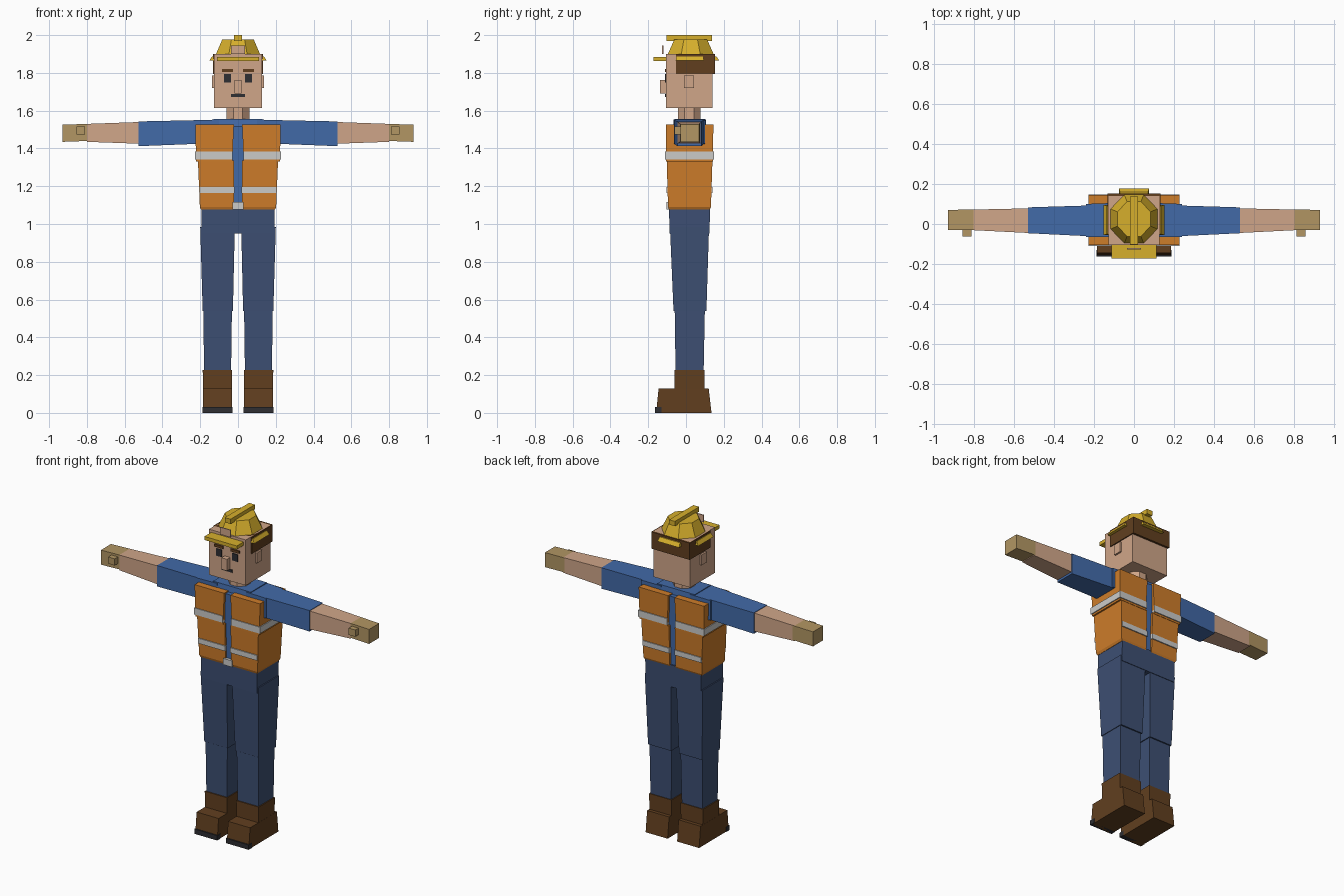
import bpy, bmesh, math
from mathutils import Matrix

cube = bpy.data.objects.get("Cube")
if cube:
    bpy.data.objects.remove(cube, do_unlink=True)


def linear(c):
    c /= 255
    return c / 12.92 if c <= 0.04045 else ((c + 0.055) / 1.055) ** 2.4


def material(name, *rgb):
    m = bpy.data.materials.new(name)
    col = [linear(c) for c in rgb] + [1]
    m.use_nodes = True
    m.diffuse_color = col
    m.node_tree.nodes["Principled BSDF"].inputs["Base Color"].default_value = col
    return m


YELLOW = material("helmet yellow", 214, 175, 44)
SKIN = material("skin", 208, 166, 137)
BROWN = material("leather and hair brown", 97, 63, 31)
DARK = material("charcoal", 46, 46, 50)
BLUE = material("shirt blue", 66, 106, 168)
ORANGE = material("vest orange", 206, 125, 42)
SILVER = material("reflective silver", 203, 203, 201)
DENIM = material("trouser blue", 61, 79, 115)
TAN = material("glove tan", 178, 150, 99)


def finish(name, mat, bm):
    bmesh.ops.recalc_face_normals(bm, faces=bm.faces)
    me = bpy.data.meshes.new(name)
    bm.to_mesh(me)
    bm.free()
    me.materials.append(mat)
    ob = bpy.data.objects.new(name, me)
    bpy.context.collection.objects.link(ob)
    return ob


def taper(name, mat, axis, a0, r0, a1, r1=None, flip=1):
    """Tapered block along an axis; rects are (min, max, min, max) on the other two axes."""
    bm = bmesh.new()
    rings = []
    for a, r in ((a0, r0), (a1, r1 or r0)):
        ring = []
        for u, v in ((r[0], r[2]), (r[1], r[2]), (r[1], r[3]), (r[0], r[3])):
            p = [u, v]
            p.insert("xyz".index(axis), a)
            ring.append(bm.verts.new((p[0] * flip, p[1], p[2])))
        rings.append(ring)
    lo, hi = rings
    bm.faces.new(lo)
    bm.faces.new(hi)
    for i in range(4):
        j = (i + 1) % 4
        bm.faces.new((lo[i], lo[j], hi[j], hi[i]))
    return finish(name, mat, bm)


def pair(name, mat, *args):
    """The same block on the left (+x) and the right (-x)."""
    for side, flip in (("left", 1), ("right", -1)):
        taper(f"{side}_{name}", mat, *args, flip=flip)


def octagon(name, mat, z0, z1, w0, w1, cy, stretch=1.0):
    """Eight-sided frustum with flats facing the axes; w is half the width."""
    bm = bmesh.new()
    k = 1 / math.cos(math.pi / 8)
    bmesh.ops.create_cone(bm, cap_ends=True, segments=8, radius1=w0 * k, radius2=w1 * k,
                          depth=z1 - z0, matrix=Matrix.Rotation(math.pi / 8, 4, "Z"))
    bmesh.ops.scale(bm, vec=(1, stretch, 1), verts=bm.verts)
    bmesh.ops.translate(bm, vec=(0, cy, (z0 + z1) / 2), verts=bm.verts)
    return finish(name, mat, bm)


# Boots
pair("boot_foot", BROWN, "z", 0, (0.033, 0.185, -0.158, 0.135), 0.13, (0.033, 0.185, -0.145, 0.12))
pair("boot_shaft", BROWN, "z", 0.12, (0.033, 0.184, -0.062, 0.098), 0.228, (0.031, 0.187, -0.062, 0.098))
pair("boot_toe_sole", DARK, "z", 0, (0.03, 0.188, -0.163, -0.13), 0.03)

# Trousers
pair("shin", DENIM, "z", 0.2, (0.037, 0.18, -0.055, 0.093), 0.56, (0.032, 0.183, -0.06, 0.1))
pair("thigh", DENIM, "z", 0.54, (0.027, 0.187, -0.066, 0.108), 0.985, (0.017, 0.2, -0.085, 0.122))
taper("pelvis", DENIM, "z", 0.95, (-0.193, 0.193, -0.087, 0.124), 1.09, (-0.193, 0.193, -0.09, 0.128))

# Shirt and arms
taper("shirt_torso", BLUE, "z", 1.08, (-0.185, 0.185, -0.085, 0.12), 1.52, (-0.2, 0.2, -0.092, 0.13))
taper("shirt_yoke", BLUE, "z", 1.48, (-0.13, 0.13, -0.07, 0.11), 1.557, (-0.13, 0.13, -0.06, 0.1))
pair("shoulder", BLUE, "x", 0.1, (-0.066, 0.105, 1.42, 1.553), 0.24, (-0.064, 0.1, 1.425, 1.549))
pair("sleeve", BLUE, "x", 0.2, (-0.062, 0.093, 1.425, 1.55), 0.528, (-0.046, 0.083, 1.412, 1.543))
pair("forearm", SKIN, "x", 0.52, (-0.045, 0.078, 1.425, 1.54), 0.80, (-0.031, 0.072, 1.435, 1.53))
pair("glove", TAN, "x", 0.79, (-0.03, 0.073, 1.44, 1.53), 0.928, (-0.03, 0.07, 1.435, 1.526))
pair("thumb", TAN, "x", 0.81, (-0.062, 0.0, 1.473, 1.515), 0.855)

# Safety vest in two halves, open along the middle
pair("vest_upper", ORANGE, "z", 1.33, (0.03, 0.222, -0.105, 0.142), 1.527, (0.022, 0.226, -0.106, 0.145))
pair("vest_lower", ORANGE, "z", 1.09, (0.02, 0.202, -0.095, 0.132), 1.335, (0.02, 0.212, -0.102, 0.14))
pair("vest_hem", ORANGE, "z", 1.076, (0.02, 0.195, -0.09, 0.126), 1.09, (0.02, 0.202, -0.095, 0.132))
pair("vest_chest_stripe", SILVER, "z", 1.342, (0.029, 0.228, -0.11, 0.148), 1.383)
pair("vest_waist_stripe", SILVER, "z", 1.165, (0.018, 0.2035, -0.104, 0.141), 1.197)
taper("vest_buckle", SILVER, "z", 1.078, (-0.03, 0.03, -0.104, -0.08), 1.117)

# Neck, head and hair
octagon("neck", SKIN, 1.53, 1.63, 0.06, 0.06, 0.017)
taper("head", SKIN, "z", 1.615, (-0.127, 0.127, -0.105, 0.14), 1.9)
taper("hair", BROWN, "z", 1.795, (-0.133, 0.133, -0.053, 0.153), 1.9)
pair("ear", SKIN, "x", 0.12, (-0.01, 0.042, 1.72, 1.785), 0.138)

# Face
pair("eye", DARK, "y", -0.11, (0.036, 0.075, 1.75, 1.795), -0.102)
pair("eyebrow", BROWN, "y", -0.112, (0.026, 0.086, 1.805, 1.821), -0.103)
taper("nose", SKIN, "y", -0.137, (-0.019, 0.019, 1.69, 1.762), -0.1)
taper("mouth", DARK, "y", -0.11, (-0.037, 0.037, 1.672, 1.689), -0.102)

# Hard hat
octagon("helmet_dome", YELLOW, 1.868, 1.978, 0.13, 0.083, 0.025, 1.04)
taper("helmet_ridge", YELLOW, "z", 1.97, (-0.02, 0.02, -0.102, 0.138), 2.0)
taper("helmet_visor", YELLOW, "z", 1.862, (-0.112, 0.112, -0.172, -0.055), 1.884)
pair("helmet_side_brim", YELLOW, "z", 1.865, (0.1, 0.152, -0.055, 0.095), 1.888, (0.1, 0.137, -0.05, 0.09))
taper("helmet_back_brim", YELLOW, "z", 1.865, (-0.075, 0.075, 0.12, 0.176), 1.888, (-0.07, 0.07, 0.12, 0.16))
taper("helmet_badge", SKIN, "y", -0.126, (-0.036, 0.036, 1.9, 1.945), -0.12)
